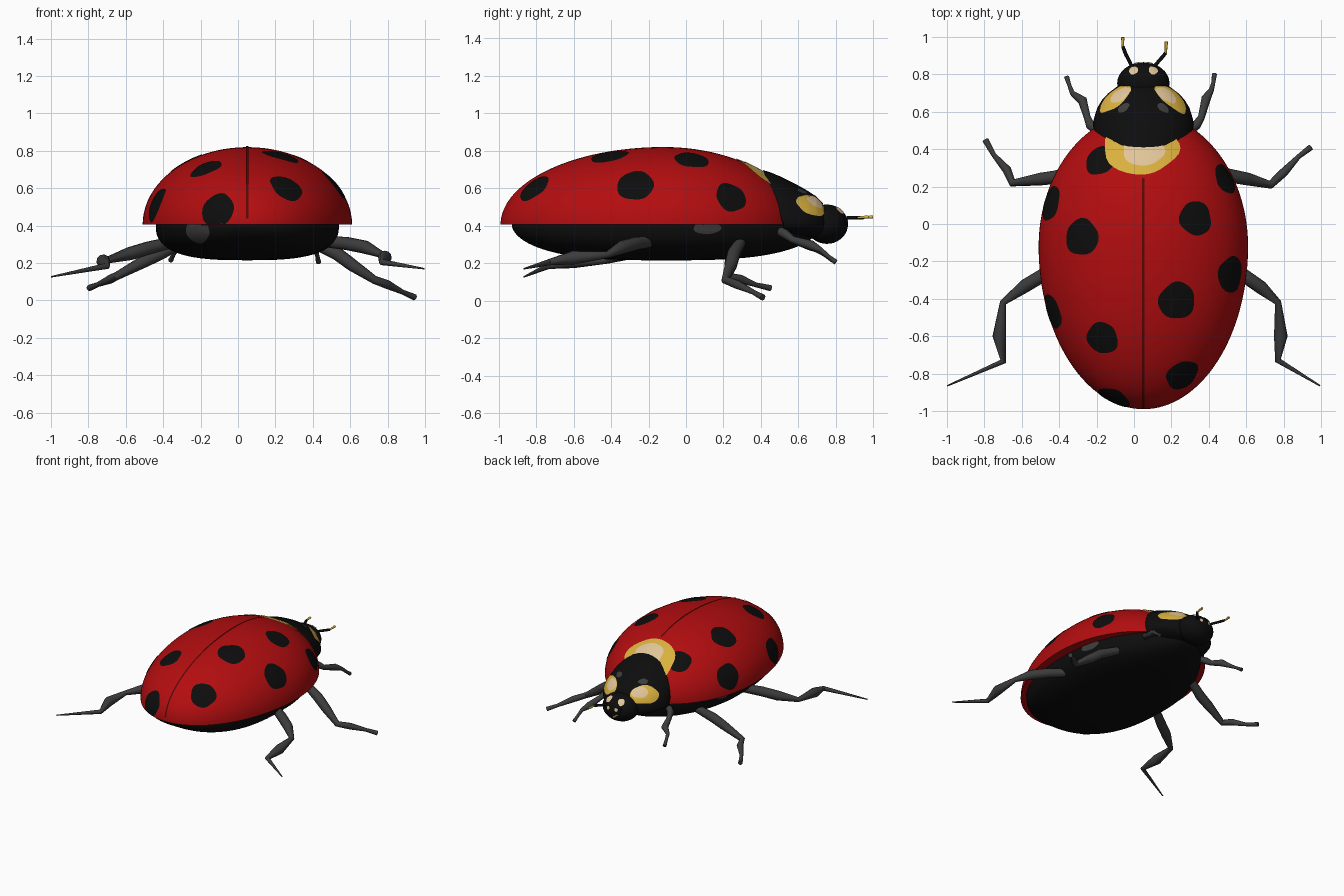
import bpy, bmesh, math
from mathutils import Vector, Matrix
from mathutils.bvhtree import BVHTree

if "Cube" in bpy.data.objects:
    bpy.data.objects.remove(bpy.data.objects["Cube"])

CX = 0.05  # body centre line


def material(name, rgb):
    m = bpy.data.materials.new(name)
    m.diffuse_color = (*rgb, 1)
    m.use_nodes = True
    m.node_tree.nodes["Principled BSDF"].inputs["Base Color"].default_value = m.diffuse_color
    return m


RED = material("shell red", (0.45, 0.004, 0.005))
SEAM = material("seam dark red", (0.10, 0.002, 0.002))
BLACK = material("black", (0.004, 0.004, 0.004))
GREY = material("leg grey", (0.045, 0.045, 0.045))
YELLOW = material("yellow", (0.70, 0.44, 0.05))
CREAM = material("cream", (0.75, 0.56, 0.32))


def finish(bm, name, mat, closed=True):
    """Turn a bmesh into a smooth object and return its ray-cast tree."""
    if closed:
        bmesh.ops.recalc_face_normals(bm, faces=bm.faces)
    bm.normal_update()
    tree = BVHTree.FromBMesh(bm)
    me = bpy.data.meshes.new(name)
    bm.to_mesh(me)
    bm.free()
    me.materials.append(mat)
    ob = bpy.data.objects.new(name, me)
    bpy.context.collection.objects.link(ob)
    bpy.ops.object.select_all(action='DESELECT')
    ob.select_set(True)
    bpy.context.view_layer.objects.active = ob
    bpy.ops.object.shade_smooth_by_angle(angle=math.radians(45))
    return tree


def loft(name, rings, mat):
    bm = bmesh.new()
    vs = [[bm.verts.new(p) for p in r] for r in rings]
    n = len(vs[0])
    for a, b in zip(vs, vs[1:]):
        for i in range(n):
            j = (i + 1) % n
            bm.faces.new((a[i], a[j], b[j], b[i]))
    bm.faces.new(vs[0])
    bm.faces.new(vs[-1])
    return finish(bm, name, mat)


def ellipsoid(name, centre, radii, mat):
    bm = bmesh.new()
    bmesh.ops.create_uvsphere(bm, u_segments=32, v_segments=18, radius=1,
                              matrix=Matrix.Translation(centre) @ Matrix.Diagonal((*radii, 1)))
    return finish(bm, name, mat)


def decal(name, tree, aim, d, rx, ry, mat, lift=0.004, wobble=0.04, rot=0.0):
    """Thin painted plate: a disc projected along d onto a surface."""
    d = Vector(d).normalized()
    u = Vector((0, 0, 1)).cross(d)
    u = u.normalized() if u.length > 1e-3 else Vector((1, 0, 0))
    v = d.cross(u)
    u, v = u * math.cos(rot) + v * math.sin(rot), v * math.cos(rot) - u * math.sin(rot)
    aim = Vector(aim)
    bm = bmesh.new()

    def put(a, r):
        w = r * (1 + wobble * math.sin(3 * a + aim.x * 30) + wobble * 0.6 * math.sin(5 * a + aim.y * 20))
        p = aim + u * rx * w * math.cos(a) + v * ry * w * math.sin(a)
        hit, nor, _, _ = tree.ray_cast(p + d * 0.6, -d, 1.0)
        if hit is None or nor.dot(d) < 0.1:
            hit, nor, _, _ = tree.find_nearest(p)
            nor = d
        return bm.verts.new(hit + nor * lift)

    n, steps = 32, 6
    mid = put(0, 0)
    rings = [[put(2 * math.pi * i / n, k / steps) for i in range(n)] for k in range(1, steps + 1)]
    for i in range(n):
        j = (i + 1) % n
        bm.faces.new((mid, rings[0][i], rings[0][j]))
        for a, b in zip(rings, rings[1:]):
            bm.faces.new((a[i], b[i], b[j], a[j]))
    finish(bm, name, mat, closed=False)


def tube(name, pts, radii, mat):
    cu = bpy.data.curves.new(name, 'CURVE')
    cu.dimensions = '3D'
    cu.bevel_depth = 1.0
    cu.bevel_resolution = 3
    cu.use_fill_caps = True
    sp = cu.splines.new('POLY')
    sp.points.add(len(pts) - 1)
    for q, p, r in zip(sp.points, pts, radii):
        q.co = (*p, 1)
        q.radius = r
    cu.materials.append(mat)
    ob = bpy.data.objects.new(name, cu)
    bpy.context.collection.objects.link(ob)
    bpy.ops.object.select_all(action='DESELECT')
    ob.select_set(True)
    bpy.context.view_layer.objects.active = ob
    bpy.ops.object.convert(target='MESH')
    bpy.ops.object.shade_smooth_by_angle(angle=math.radians(50))


# Wing shell: half ellipsoid, blunt at the neck
def shell_f(y):
    t = (y + 0.12) / (0.87 if y < -0.12 else 0.716)
    return math.sqrt(max(1 - t * t, 1e-5))


rings = []
for k in range(57):
    y = min(-0.12 - 0.87 * math.cos(math.pi * k / 64), 0.53)
    if y > -0.12:
        y = -0.12 + 0.65 * math.sin(math.pi / 2 * (k - 32) / 24)
    f = shell_f(y)
    rings.append([(CX + 0.56 * f * math.cos(a), y, 0.405 + 0.415 * f * math.sin(a))
                  for a in (math.pi * i / 40 for i in range(41))])
shell = loft("wing_shell", rings, RED)

# Shell spots: x, y, radius
spots = [(-0.18, 0.34, .085), (-0.45, 0.11, .095), (-0.28, -0.07, .098), (-0.44, -0.47, .095),
         (-0.17, -0.61, .088), (-0.11, -0.935, .092), (0.49, 0.24, .085), (0.33, 0.03, .092),
         (0.52, -0.27, .098), (0.23, -0.41, .100), (0.26, -0.81, .092)]
for x, y, r in spots:
    hit, nor, _, _ = shell.ray_cast(Vector((x, y, 2)), Vector((0, 0, -1)))
    decal("shell_spot", shell, hit, nor, r, r, BLACK, lift=0.003)

# Yellow collar patch and its pale middle
decal("collar_patch", shell, (0.035, 0.40, 0.69), (0, 0, 1), 0.20, 0.135, YELLOW, lift=0.005)
decal("collar_pale", shell, (0.05, 0.385, 0.69), (0, 0, 1), 0.11, 0.075, CREAM, lift=0.007)

# Seam between the wings
bm = bmesh.new()
pairs = []
for k in range(61):
    y = -0.12 - 0.868 * math.cos(math.pi * k / 94)
    y = min(y, 0.42)
    z = 0.405 + 0.415 * shell_f(y) + 0.006
    pairs.append([bm.verts.new((CX + s * 0.006, y, z)) for s in (-1, 1)])
for a, b in zip(pairs, pairs[1:]):
    bm.faces.new((a[0], a[1], b[1], b[0]))
finish(bm, "wing_seam", SEAM, closed=False)

# Belly: flat-topped lower hull
rings = []
for k in range(49):
    y = -0.105 - 0.825 * math.cos(math.pi * k / 48)
    t = min(abs(y + 0.105) / 0.826, 0.9995)
    w = 0.49 * ((1 - t ** 2.6) ** 0.5 if y < -0.105 else (1 - t ** 2) ** 0.8)
    h = 0.197 * (1 - t ** 3) ** 0.5
    ring = []
    for i in range(33):
        c, s = math.cos(math.pi * i / 32), math.sin(math.pi * i / 32)
        ring.append((CX + w * math.copysign(abs(c) ** 0.7, c), y, 0.412 - h * abs(s) ** 0.7))
    rings.append(ring)
belly = loft("belly", rings, BLACK)
for aim, d, rx, ry in [((0.5, 0.11, 0.39), (1, 0.2, 0), .075, .035),
                       ((-0.4, 0.11, 0.39), (-1, 0.2, 0), .075, .035),
                       ((-0.21, -0.8, 0.37), (-0.3, -1, 0), .075, .06)]:
    decal("belly_mark", belly, aim, d, rx, ry, GREY, lift=0.003)

# Neck shield: slanted rear rim, rounded toward the head
sections = [(.41, .52, .697, .268), (.45, .535, .685, .27), (.51, .565, .66, .264), (.58, .62, .625, .247),
            (.64, .665, .592, .22), (.69, .70, .56, .187), (.73, .735, .52, .14), (.75, .755, .47, .08)]
rings = []
for yt, yb, zt, w in sections:
    ring = []
    for i in range(40):
        c, s = math.cos(math.pi * i / 20), math.sin(math.pi * i / 20)
        ring.append((CX + w * c, yb + (yt - yb) * max(s, 0), 0.415 + s * ((zt - 0.415) if s > 0 else 0.08)))
    rings.append(ring)
shield = loft("neck_shield", rings, BLACK)

# Head
head = ellipsoid("head", (CX, 0.752, 0.408), (0.14, 0.113, 0.105), BLACK)

for s in (-1, 1):
    # Shield cheek markings
    d = (0.5 * s, 0.55, 0.65)
    decal("cheek_patch", shield, (CX + s * 0.155, 0.675, 0.515), d, .105, .068, YELLOW, lift=0.004)
    decal("cheek_pale", shield, (CX + s * 0.125, 0.69, 0.53), d, .06, .042, CREAM, lift=0.007)
    decal("shield_mark", shield, (CX + s * 0.11, 0.625, 0.59), d, .035, .022, GREY, lift=0.003)
    # Head markings
    decal("brow_dot", head, (CX + s * 0.052, 0.82, 0.48), (0.3 * s, 0.6, 0.7), .024, .028, CREAM)
    decal("face_dot", head, (CX + s * 0.035, 0.86, 0.43), (0.2 * s, 1, 0.2), .013, .013, CREAM)

# Antennae: dark stalk and yellow tip
for stalk, tip in [([(-0.01, .84, .44), (-0.045, .91, .443), (-0.06, .95, .443)], (-0.06, 0.998, .447)),
                   ([(0.105, .84, .44), (0.145, .885, .443), (0.17, .915, .443)], (0.173, 0.975, .447))]:
    tube("antenna_stalk", stalk, [.009, .010, .009], BLACK)
    tube("antenna_tip", [stalk[-1], tip], [.006, .009], YELLOW)

# Legs: joint points from hip to foot, one list per leg
FRONT_R = [.025, .025, .019, .026, .014, .011, .014]
MID_R = [.030, .036, .034, .022, .024, .013, .017]
REAR_R = [.030, .036, .036, .018, .037, .017, .004]
legs = {
    "front_leg_right": ([(.27, .48, .38), (.335, .53, .355), (.36, .57, .325), (.385, .67, .295),
                         (.415, .72, .27), (.425, .76, .235), (.43, .80, .205)], FRONT_R),
    "front_leg_left": ([(-.17, .48, .38), (-.235, .53, .355), (-.25, .57, .325), (-.275, .66, .295),
                        (-.33, .70, .27), (-.345, .74, .245), (-.36, .785, .215)], FRONT_R),
    "middle_leg_right": ([(.40, .29, .31), (.53, .255, .25), (.61, .24, .19), (.73, .21, .11),
                          (.80, .275, .085), (.88, .36, .045), (.945, .41, .017)], MID_R),
    "middle_leg_left": ([(-.30, .29, .31), (-.42, .25, .25), (-.50, .24, .21), (-.65, .22, .13),
                         (-.68, .29, .115), (-.75, .37, .085), (-.795, .45, .067)], MID_R),
    "rear_leg_right": ([(.42, -.16, .32), (.58, -.27, .305), (.68, -.34, .285), (.77, -.42, .245),
                        (.785, -.60, .23), (.77, -.73, .205), (.995, -.865, .17)], REAR_R),
    "rear_leg_left": ([(-.32, -.16, .32), (-.48, -.27, .28), (-.58, -.33, .25), (-.70, -.42, .215),
                       (-.72, -.60, .21), (-.70, -.735, .185), (-.998, -.865, .127)], REAR_R),
}
for name, (pts, radii) in legs.items():
    tube(name, pts, radii, GREY)
